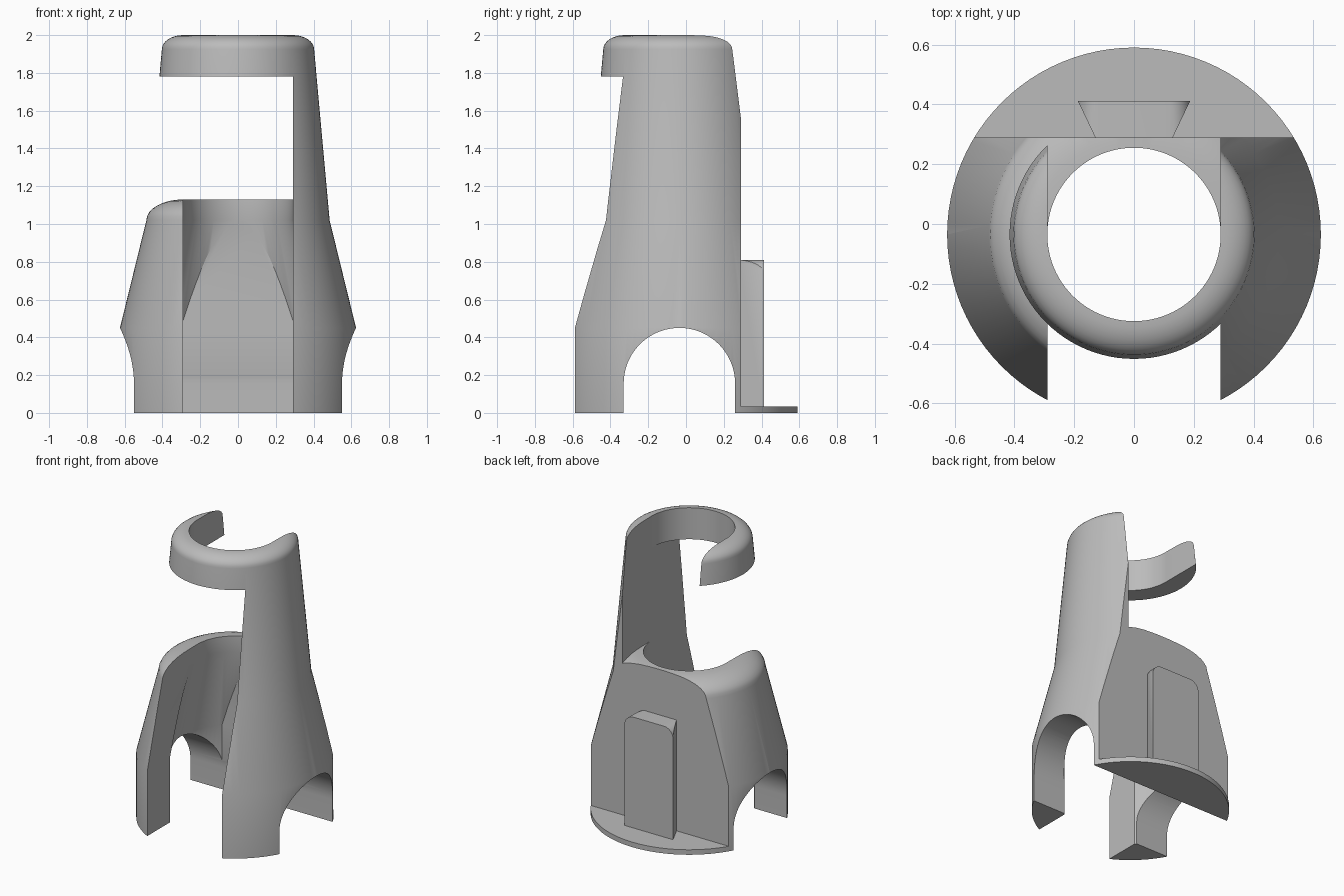
import bpy, bmesh, math
from mathutils import Vector

default = bpy.data.objects.get("Cube")
if default:
    bpy.data.objects.remove(default)

grey = bpy.data.materials.new("plain grey")
grey.use_nodes = True
grey.diffuse_color = (0.5, 0.5, 0.5, 1)
grey.node_tree.nodes["Principled BSDF"].inputs["Base Color"].default_value = (0.5, 0.5, 0.5, 1)

AXIS_Y = -0.035   # the body axis
BORE = 0.29       # bore radius and half the slot width
BACK = 0.29       # flat back plane
BASE_R = 0.625


def finish(bm, name):
    bmesh.ops.remove_doubles(bm, verts=bm.verts, dist=1e-5)
    bmesh.ops.recalc_face_normals(bm, faces=bm.faces)
    mesh = bpy.data.meshes.new(name)
    bm.to_mesh(mesh)
    bm.free()
    mesh.materials.append(grey)
    ob = bpy.data.objects.new(name, mesh)
    bpy.context.collection.objects.link(ob)
    return ob


def revolve(name, profile, steps=96):
    """Solid of revolution about the body axis, profile as (radius, z)."""
    bm = bmesh.new()
    verts = [bm.verts.new((r, AXIS_Y, z)) for r, z in profile]
    edges = [bm.edges.new(pair) for pair in zip(verts, verts[1:])]
    bmesh.ops.spin(bm, geom=verts + edges, cent=(0, AXIS_Y, 0), axis=(0, 0, 1),
                   angle=2 * math.pi, steps=steps, use_duplicate=False)
    return finish(bm, name)


def prism(name, points, push):
    """Extrude a closed outline of 3D points along a vector."""
    bm = bmesh.new()
    face = bm.faces.new([bm.verts.new(p) for p in points])
    new = bmesh.ops.extrude_face_region(bm, geom=[face])["geom"]
    bmesh.ops.translate(bm, vec=Vector(push),
                        verts=[g for g in new if isinstance(g, bmesh.types.BMVert)])
    return finish(bm, name)


def box(x0, x1, y0, y1, z0, z1):
    return prism("box_cutter", [(x0, y0, z0), (x1, y0, z0), (x1, y1, z0), (x0, y1, z0)],
                 (0, 0, z1 - z0))


def combine(target, other, operation="DIFFERENCE"):
    """Apply a boolean to the target and remove the other solid."""
    mod = target.modifiers.new("combine", "BOOLEAN")
    mod.operation, mod.solver, mod.object = operation, "EXACT", other
    bpy.context.view_layer.update()
    graph = bpy.context.evaluated_depsgraph_get()
    mesh = bpy.data.meshes.new_from_object(target.evaluated_get(graph))
    target.modifiers.clear()
    target.data = mesh
    bpy.data.objects.remove(other)


def shoulder(r_out, z_out, r_in, z_in, steps=8):
    """Quarter ellipse from the outer wall up to the bore edge."""
    arc = [math.pi / 2 * i / steps for i in range(steps + 1)]
    return [(r_in + (r_out - r_in) * math.cos(a), z_out + (z_in - z_out) * math.sin(a))
            for a in arc]


# Lower body with rounded shoulder
body = revolve("body", [(0, 0), (BASE_R, 0), (BASE_R, 0.45)]
               + shoulder(0.485, 1.02, BORE, 1.13) + [(0, 1.13)])

# Side arm and top ring
upper = revolve("upper", [(0, 0.9), (0.48, 0.9), (0.485, 1.02)]
                + shoulder(0.403, 1.925, BORE, 2.0) + [(0, 2.0)])
combine(upper, box(-1, BORE, -1, 1, 0.5, 1.78))
combine(body, upper, "UNION")

# Flat back
combine(body, box(-1, 1, BACK, 1, -1, 3))

# Flared hollow and bore, leaving a thin flat back wall
hollow = revolve("hollow", [(0, -0.2), (0.42, -0.2), (0.42, 0.45), (BORE, 1.02),
                            (BORE, 2.2), (0, 2.2)])
combine(hollow, box(-1, 1, AXIS_Y + BORE + 0.0005, 1, -1, 3))
combine(body, hollow)

# Front slot below, back slot through the ring
combine(body, box(-BORE, BORE, -1, AXIS_Y, -1, 1.5))
combine(body, box(-BORE, BORE, AXIS_Y, 1, 1.5, 3))

# Arch through both sides
ARCH_R, SPRING = 0.295, 0.155
arch = [(-1, AXIS_Y + ARCH_R * math.cos(a), SPRING + ARCH_R * math.sin(a))
        for a in (math.pi * i / 40 for i in range(41))]
arch += [(-1, AXIS_Y - ARCH_R, -0.5), (-1, AXIS_Y + ARCH_R, -0.5)]
combine(body, prism("arch_cutter", arch, (2, 0, 0)))

# Foot plate behind the back wall
plate = revolve("foot_plate", [(0, 0), (BASE_R, 0), (BASE_R, 0.035), (0, 0.035)])
combine(plate, box(-1, 1, -1, BACK - 0.02, -1, 1))

# Dovetail rail with rounded top corners
rail = prism("dovetail_rail", [(-0.125, BACK - 0.01, 0), (0.125, BACK - 0.01, 0),
                               (0.188, 0.412, 0), (-0.188, 0.412, 0)], (0, 0, 0.81))
corner = [(0.118 + 0.07 * math.cos(a), 0.74 + 0.07 * math.sin(a))
          for a in (math.pi / 2 * i / 8 for i in range(9))]
outline = [(0.188, -0.1)] + corner
outline += [(-x, z) for x, z in reversed(outline)]
combine(rail, prism("rail_outline", [(x, 0, z) for x, z in outline], (0, 1, 0)), "INTERSECT")

# Smooth curved walls, keep hard edges
for ob in (body, plate, rail):
    bpy.ops.object.select_all(action="DESELECT")
    ob.select_set(True)
    bpy.context.view_layer.objects.active = ob
    bpy.ops.object.shade_smooth_by_angle(angle=math.radians(30))
